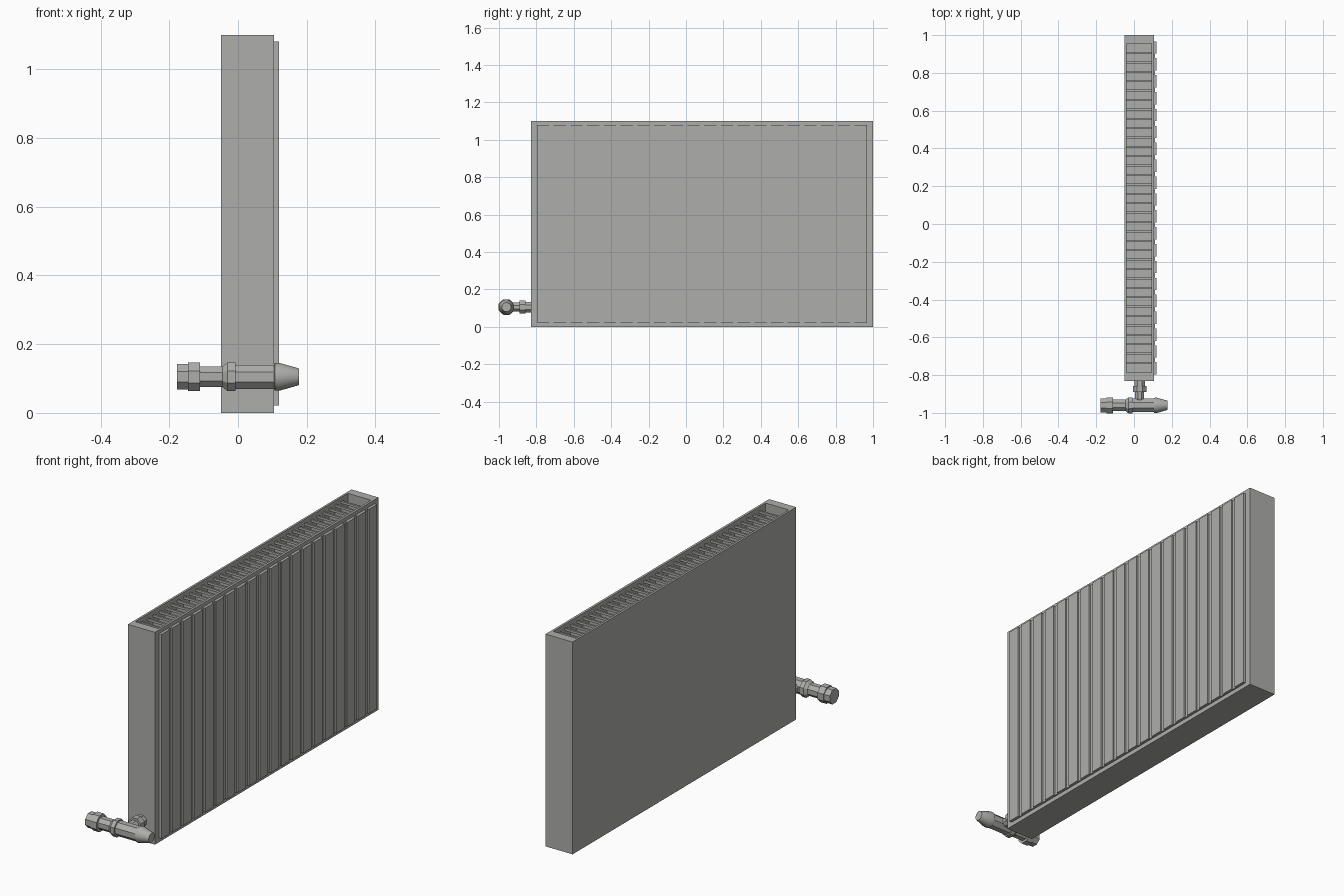
import bpy, bmesh, math
from mathutils import Matrix, Vector

if "Cube" in bpy.data.objects:
    bpy.data.objects.remove(bpy.data.objects["Cube"])

grey = bpy.data.materials.new("radiator_grey")
grey.diffuse_color = (0.42, 0.42, 0.41, 1)
grey.use_nodes = True
grey.node_tree.nodes["Principled BSDF"].inputs["Base Color"].default_value = grey.diffuse_color


def add_box(bm, lo, hi):
    lo, hi = Vector(lo), Vector(hi)
    m = Matrix.Translation((lo + hi) / 2) @ Matrix.Diagonal((*(hi - lo), 1))
    bmesh.ops.create_cube(bm, size=1, matrix=m)


def finish(name, bm):
    bmesh.ops.recalc_face_normals(bm, faces=bm.faces)
    me = bpy.data.meshes.new(name)
    bm.to_mesh(me)
    bm.free()
    me.materials.append(grey)
    ob = bpy.data.objects.new(name, me)
    bpy.context.collection.objects.link(ob)
    return ob


def turned(name, origin, axis, profile, sides):
    """Capped lathe: profile is (distance along axis, apothem)."""
    bm = bmesh.new()
    rings = []
    for d, r in profile:
        rr = r / math.cos(math.pi / sides)
        ring = []
        for i in range(sides):
            a = 2 * math.pi * (i + 0.5) / sides
            u, v = rr * math.cos(a), rr * math.sin(a)
            p = (d, u, v) if axis == 'X' else (u, d, v)
            ring.append(bm.verts.new(Vector(origin) + Vector(p)))
        rings.append(ring)
    for a, b in zip(rings, rings[1:]):
        for i in range(sides):
            j = (i + 1) % sides
            bm.faces.new((a[i], a[j], b[j], b[i]))
    bm.faces.new(rings[0])
    bm.faces.new(rings[-1])
    return finish(name, bm)


# Casing: closed box with its top inset and sunk to make the open well
X0, X1, Y0, Y1, H = -0.05, 0.105, -0.83, 1.0, 1.1
WX0, WX1, WY0, WY1 = -0.039, 0.093, -0.785, 0.955
bm = bmesh.new()
add_box(bm, (X0, Y0, 0), (X1, Y1, H))
bm.faces.ensure_lookup_table()
top = max(bm.faces, key=lambda f: f.calc_center_median().z)
bmesh.ops.inset_individual(bm, faces=[top], thickness=0.005)
for v in top.verts:
    v.co.x = WX0 if v.co.x < 0.03 else WX1
    v.co.y = WY0 if v.co.y < 0 else WY1
ret = bmesh.ops.extrude_face_region(bm, geom=[top])
for v in ret["geom"]:
    if isinstance(v, bmesh.types.BMVert):
        v.co.z = 0.03
if top.is_valid:
    bmesh.ops.delete(bm, geom=[top], context='FACES_ONLY')
finish("casing", bm)

# Grille: thin cross bars dividing the well into 35 slots, stacked in levels
bm = bmesh.new()
pitch = (WY1 - WY0) / 35
for i in range(1, 35):
    y = WY0 + i * pitch
    for k in range(26):
        z = H - 0.02 - k * 0.04
        add_box(bm, (WX0, y - 0.005, z - 0.012), (WX1, y + 0.005, z))
finish("grille_bars", bm)

# Front panel: backing plate with shallow vertical ribs
PY0, PY1, PZ0, PZ1 = -0.797, 0.967, 0.022, 1.08
bm = bmesh.new()
add_box(bm, (X1 - 0.002, PY0, PZ0), (0.112, PY1, PZ1))
finish("panel_plate", bm)
bm = bmesh.new()
n, gap = 20, 0.024
w = (PY1 - PY0 - (n - 1) * gap) / n
for i in range(n):
    y = PY0 + i * (w + gap)
    add_box(bm, (0.111, y, PZ0), (0.12, y + w, PZ1))
finish("panel_ribs", bm)

# Valve: octagonal fittings in a line along x
C = (0, -0.96, 0.105)
turned("valve_body", C, 'X', [
    (-0.178, 0.037), (-0.146, 0.037), (-0.146, 0.042), (-0.11, 0.042),
    (-0.11, 0.03), (-0.045, 0.03), (-0.03, 0.042), (-0.008, 0.042),
    (-0.008, 0.035), (0.107, 0.035)], 8)
# Tapered round knob
knob = turned("valve_knob", C, 'X', [
    (0.105, 0.036), (0.107, 0.04), (0.12, 0.0405), (0.17, 0.0265),
    (0.177, 0.024)], 20)
# Branch into the casing
turned("valve_branch", (0.03, 0, 0.105), 'Y', [
    (-0.955, 0.012), (-0.925, 0.024), (-0.89, 0.024), (-0.89, 0.035),
    (-0.857, 0.035), (-0.857, 0.028), (-0.825, 0.028)], 8)

bpy.context.view_layer.objects.active = knob
knob.select_set(True)
bpy.ops.object.shade_smooth_by_angle(angle=math.radians(30))
